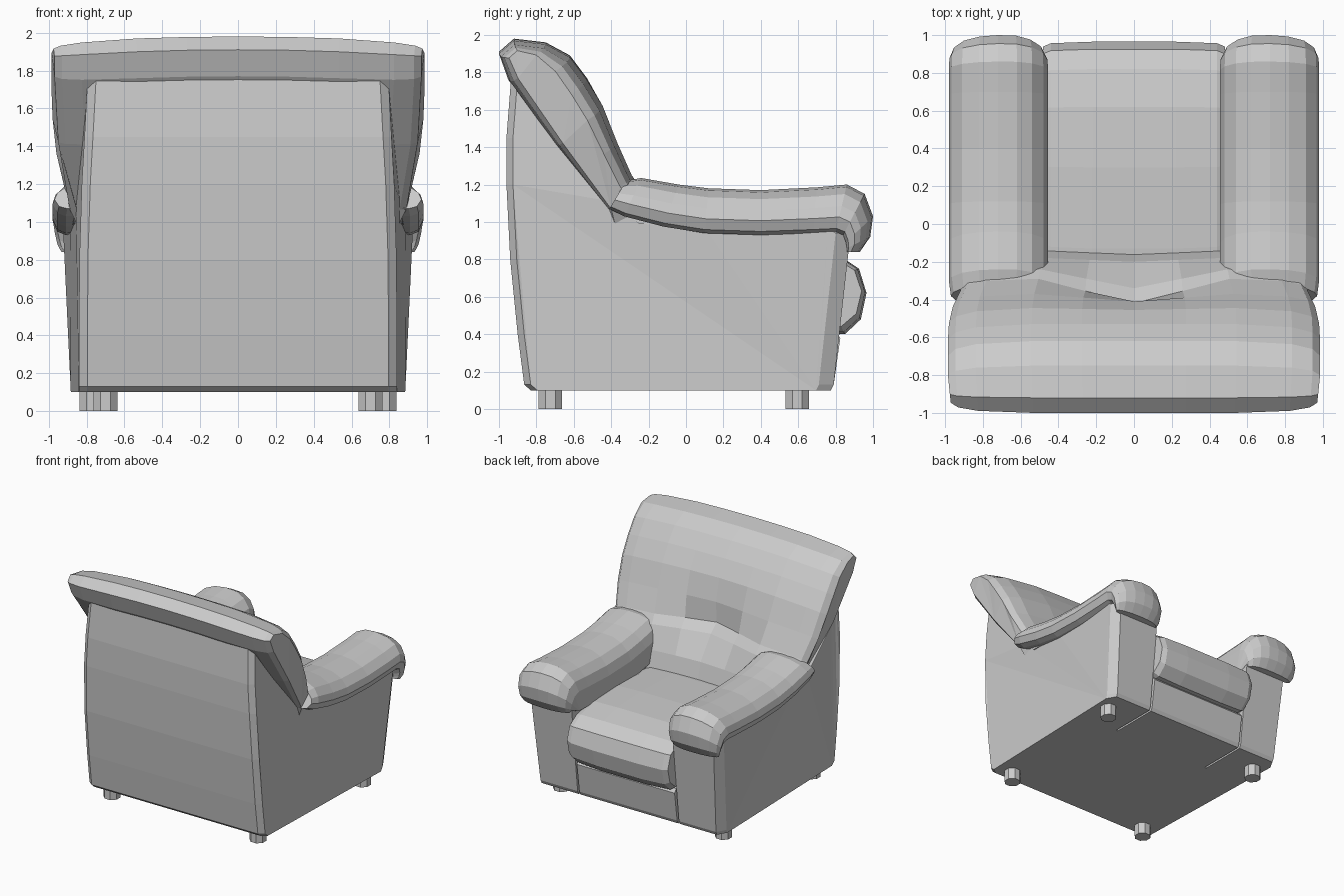
import bpy, bmesh, math
from mathutils import Vector

if "Cube" in bpy.data.objects:
    bpy.data.objects.remove(bpy.data.objects["Cube"])

leather = bpy.data.materials.new("grey_leather")
leather.diffuse_color = (0.6, 0.6, 0.6, 1)
leather.use_nodes = True
leather.node_tree.nodes["Principled BSDF"].inputs["Base Color"].default_value = leather.diffuse_color


def loft(name, rings, mirror=False):
    """Join closed rings of points into a capped solid."""
    bm = bmesh.new()
    vs = [[bm.verts.new(p) for p in ring] for ring in rings]
    n = len(vs[0])
    for a, b in zip(vs, vs[1:]):
        for i in range(n):
            j = (i + 1) % n
            bm.faces.new((a[i], a[j], b[j], b[i]))
    caps = [bm.faces.new(vs[0]), bm.faces.new(vs[-1])]
    bmesh.ops.triangulate(bm, faces=caps)
    bmesh.ops.recalc_face_normals(bm, faces=bm.faces)
    me = bpy.data.meshes.new(name)
    bm.to_mesh(me)
    bm.free()
    me.materials.append(leather)
    ob = bpy.data.objects.new(name, me)
    bpy.context.collection.objects.link(ob)
    if mirror:
        ob.modifiers.new("mirror", 'MIRROR').use_mirror_merge = False
    return ob


def across(profile, stations):
    """Rings of a (y, z) profile at x stations: (x, y scale, z scale) about its middle."""
    cy = sum(p[0] for p in profile) / len(profile)
    cz = sum(p[1] for p in profile) / len(profile)
    return [[(x, cy + (y - cy) * ky, cz + (z - cz) * kz) for y, z in profile]
            for x, ky, kz in stations]


# Outer body: back and both sides in one shell, wider to the front
body_profile = [(-0.83, 0.10), (-0.865, 0.13), (-0.90, 0.40), (-0.94, 0.80),
                (-0.96, 1.20), (-0.96, 1.45), (-0.935, 1.77), (-0.88, 1.72),
                (-0.40, 1.11), (-0.25, 0.99), (0.10, 0.97), (0.84, 0.97),
                (0.88, 0.94), (0.79, 0.13), (0.775, 0.10)]


def half_width(y, z):
    t = (y + 0.9) / 1.7
    return 0.84 + 0.04 * t * (1 + min(z, 0.95) / 0.95) - 0.04 * max(0, z - 1) / 0.7


def body_ring(side, inset):
    ring = []
    for y, z in body_profile:
        x = half_width(y, z) - (0 if inset else 0.045)
        if inset:
            y += 0.035 if y < -0.7 else (-0.08 if y > 0.6 else 0)
        ring.append((side * x, y, z))
    return ring


body = loft("body_shell", [body_ring(-1, True), body_ring(-1, False),
                           body_ring(1, False), body_ring(1, True)])

# Seat pocket cut out of the body
pocket = [(0.35, -0.2), (2, -0.2), (2, 2.2), (-0.5, 2.2), (-0.5, 0.5), (0.35, 0.5)]
cutter = loft("seat_pocket_cutter", [[(x, y, z) for y, z in pocket] for x in (-0.485, 0.485)])
cutter.hide_render = True
cutter.hide_viewport = True
cut = body.modifiers.new("pocket", 'BOOLEAN')
cut.operation = 'DIFFERENCE'
cut.solver = 'EXACT'
cut.object = cutter

# Front panel under the seat
panel = [(0.30, 0.10), (0.775, 0.10), (0.79, 0.13), (0.825, 0.38), (0.80, 0.41), (0.30, 0.41)]
loft("front_panel", [[(x, y, z) for y, z in panel] for x in (-0.468, 0.468)])

# Seat cushion with a rounded front
seat = [(-0.45, 0.42), (-0.45, 0.84), (-0.13, 0.865), (0.30, 0.875), (0.62, 0.86),
        (0.82, 0.82), (0.925, 0.75), (0.965, 0.62), (0.935, 0.48), (0.85, 0.40)]
loft("seat_cushion", across(seat, [(-0.483, 0.95, 0.86), (-0.44, 0.985, 0.96), (-0.22, 1, 1),
                                   (0.22, 1, 1), (0.44, 0.985, 0.96), (0.483, 0.95, 0.86)]))

# Armrest: section (x, height fraction) swept along bottom/top lines, drooping at the front
arm_section = [(0.455, -0.42), (0.455, 0.25), (0.48, 0.58), (0.54, 0.84), (0.62, 0.98),
               (0.72, 1.0), (0.82, 0.95), (0.91, 0.80), (0.965, 0.55), (0.98, 0.32),
               (0.955, 0.08), (0.91, 0.0), (0.82, 0.02), (0.80, -0.42)]
arm_path = [((-0.41, 1.07), (-0.32, 1.22), 0.96), ((-0.33, 1.03), (-0.24, 1.235), 1),
            ((-0.12, 0.975), (-0.04, 1.20), 1), ((0.10, 0.94), (0.12, 1.18), 1),
            ((0.40, 0.93), (0.40, 1.17), 1), ((0.68, 0.94), (0.70, 1.185), 1),
            ((0.80, 0.945), (0.86, 1.20), 1), ((0.84, 0.93), (0.955, 1.15), 0.99),
            ((0.855, 0.89), (1.0, 1.03), 0.95), ((0.86, 0.86), (0.985, 0.92), 0.90),
            ((0.86, 0.84), (0.93, 0.84), 0.82)]
arm_rings = []
for (by, bz), (ty, tz), k in arm_path:
    arm_rings.append([(0.717 + (x - 0.717) * k, by + (ty - by) * v, bz + (tz - bz) * v)
                      for x, v in arm_section])
loft("armrest", arm_rings, mirror=True)

# Back cushion: (y, z, half width, forward push of the wings)
back = [(-0.15, 0.82, 0.80, 0.02), (-0.20, 1.00, 0.84, 0.02), (-0.34, 1.19, 0.90, 0.10),
        (-0.42, 1.26, 0.92, 0.13), (-0.41, 1.44, 0.96, 0.04), (-0.455, 1.63, 0.98, 0.01),
        (-0.53, 1.77, 0.985, 0), (-0.62, 1.89, 0.985, 0), (-0.75, 1.96, 0.985, 0),
        (-0.92, 1.98, 0.975, 0), (-1.0, 1.91, 0.97, 0), (-0.95, 1.77, 0.97, 0),
        (-0.70, 1.43, 0.95, 0), (-0.42, 1.09, 0.89, 0), (-0.38, 0.82, 0.80, 0)]
core_a, core_b = Vector((-0.32, 1.0)), Vector((-0.88, 1.88))
core = core_b - core_a
back_rings = []
for t, push, k in [(-1, 0.9, 0.45), (-0.96, 1, 0.24), (-0.85, 1, 0.09), (-0.55, 1, 0), (-0.28, 0.5, 0),
                   (0, 0, 0),
                   (0.28, 0.5, 0), (0.55, 1, 0), (0.85, 1, 0.09), (0.96, 1, 0.24), (1, 0.9, 0.45)]:
    ring = []
    for y, z, w, f in back:
        p = Vector((y + f * push, z - 0.035 * t * t))
        s = min(1, max(0, (p - core_a).dot(core) / core.length_squared))
        p = p.lerp(core_a + core * s, k)      # thin the cushion towards its sides
        ring.append((t * w, p.x, p.y))
    back_rings.append(ring)
loft("back_cushion", back_rings)

# Octagonal feet
for name, x, y in (("front_foot", 0.775, 0.595), ("back_foot", 0.70, -0.725)):
    rings = [[(x + 0.068 * math.cos(math.radians(22.5 + 45 * i)),
               y + 0.068 * math.sin(math.radians(22.5 + 45 * i)), z) for i in range(8)]
             for z in (0, 0.11)]
    loft(name, rings, mirror=True)
